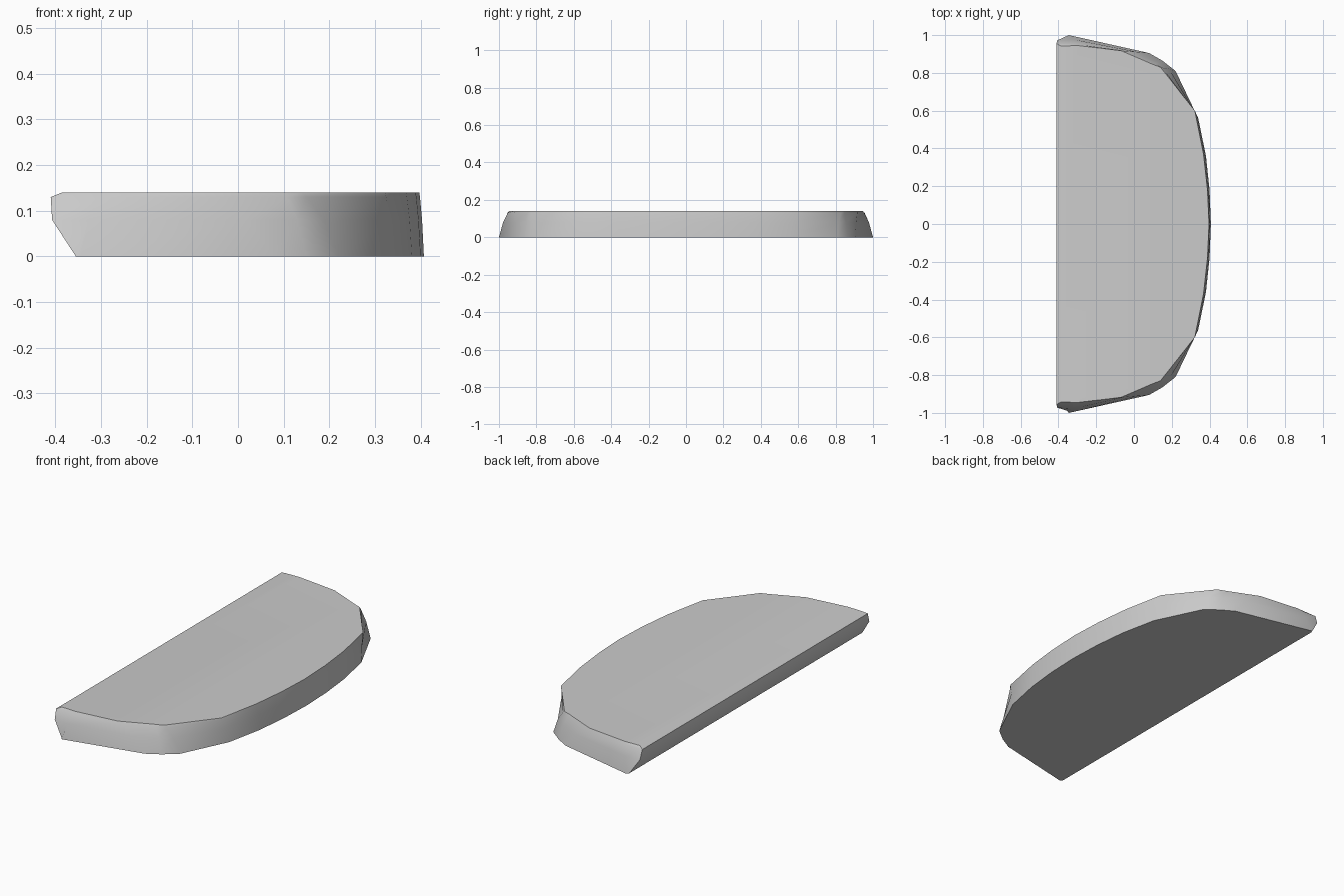
import bpy
import bmesh
from mathutils import Vector

cube = bpy.data.objects.get("Cube")
if cube:
    bpy.data.objects.remove(cube, do_unlink=True)

# Plain grey material
grey = bpy.data.materials.new("plain grey")
grey.use_nodes = True
colour = (0.6, 0.6, 0.6, 1)
grey.diffuse_color = colour
grey.node_tree.nodes["Principled BSDF"].inputs["Base Color"].default_value = colour

HEIGHT = 0.14
# (height, blend from bottom outline to top outline)
LEVELS = [(0, 0), (0.08, 0.4), (0.13, 0.86), (HEIGHT, 1)]

# Half outline from the middle of the curved rim to the end: bottom xy, top xy
RIM = [
    ((0.407, 0), (0.397, 0)),
    ((0.400, 0.18), (0.389, 0.18)),
    ((0.381, 0.36), (0.368, 0.37)),
    ((0.34, 0.56), (0.322, 0.6)),
    ((0.22, 0.81), (0.14, 0.83)),
    ((0.15, 0.865), (0.10, 0.845)),
    ((0.08, 0.905), (-0.07, 0.918)),
    ((-0.345, 1.0), (-0.30, 0.945)),
]
# Rounded straight edge, one corner point per level
CORNER = [(-0.355, 0.988), (-0.407, 0.972), (-0.41, 0.955), (-0.385, 0.942)]


def half_ring(level):
    z, blend = LEVELS[level]
    points = [Vector(low).lerp(Vector(high), blend) for low, high in RIM]
    points.append(Vector(CORNER[level]))
    return [(p.x, p.y, z) for p in points]


# Half-round slab: mirrored outlines lofted upward
bm = bmesh.new()
rings = []
for level in range(len(LEVELS)):
    half = half_ring(level)
    mirrored = [(x, -y, z) for x, y, z in reversed(half[1:])]
    rings.append([bm.verts.new(p) for p in half + mirrored])

for lower, upper in zip(rings, rings[1:]):
    count = len(lower)
    for i in range(count):
        j = (i + 1) % count
        bm.faces.new((lower[i], lower[j], upper[j], upper[i]))
bm.faces.new(rings[0])
bm.faces.new(rings[-1])
bmesh.ops.recalc_face_normals(bm, faces=bm.faces)

mesh = bpy.data.meshes.new("half_round_slab")
bm.to_mesh(mesh)
bm.free()
mesh.materials.append(grey)
slab = bpy.data.objects.new("half_round_slab", mesh)
bpy.context.collection.objects.link(slab)

# Smooth rim with crisp top and bottom edges
bpy.ops.object.select_all(action="DESELECT")
slab.select_set(True)
bpy.context.view_layer.objects.active = slab
bpy.ops.object.shade_smooth_by_angle()
